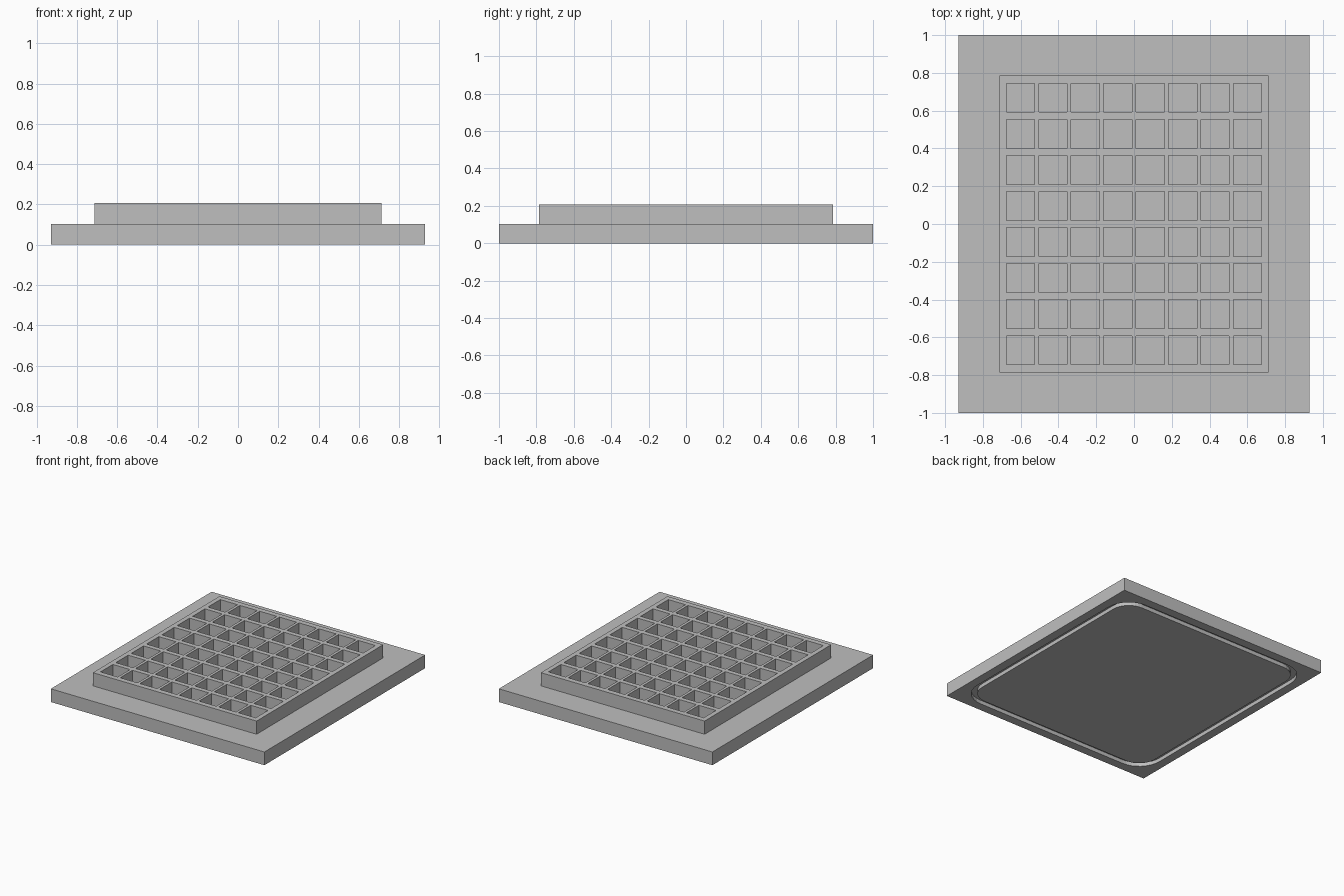
import bpy, bmesh, math

if "Cube" in bpy.data.objects:
    bpy.data.objects.remove(bpy.data.objects["Cube"])

HX, HY = 0.93, 1.0            # base half sizes
BASE_TOP, TOP = 0.104, 0.208  # heights

grey = bpy.data.materials.new("grey")
grey.diffuse_color = (0.52, 0.52, 0.52, 1)
grey.use_nodes = True
grey.node_tree.nodes["Principled BSDF"].inputs["Base Color"].default_value = grey.diffuse_color


def make_object(name, bm):
    bmesh.ops.recalc_face_normals(bm, faces=bm.faces)
    mesh = bpy.data.meshes.new(name)
    bm.to_mesh(mesh)
    bm.free()
    mesh.materials.append(grey)
    obj = bpy.data.objects.new(name, mesh)
    bpy.context.collection.objects.link(obj)
    return obj


def rounded_rect(hx, hy, r, steps=8):
    points = []
    for k, (sx, sy) in enumerate([(1, 1), (-1, 1), (-1, -1), (1, -1)]):
        for s in range(steps + 1):
            a = math.radians(90 * (k + s / steps))
            points.append((sx * (hx - r) + r * math.cos(a),
                           sy * (hy - r) + r * math.sin(a)))
    return points


# Base plate
bm = bmesh.new()
bmesh.ops.create_cube(bm, size=1)
for v in bm.verts:
    v.co.x *= 2 * HX
    v.co.y *= 2 * HY
    v.co.z = (v.co.z + 0.5) * BASE_TOP
base = make_object("base_plate", bm)

# Rounded groove in the underside
margin, radius, width, depth = 0.07, 0.19, 0.045, 0.03
outer = rounded_rect(HX - margin, HY - margin, radius)
inner = rounded_rect(HX - margin - width, HY - margin - width, radius - width)
bm = bmesh.new()
loops = [[bm.verts.new((x, y, z)) for x, y in pts]
         for pts, z in ((outer, -0.05), (outer, depth), (inner, depth), (inner, -0.05))]
n = len(outer)
for k in range(4):
    a, b = loops[k], loops[(k + 1) % 4]
    for i in range(n):
        j = (i + 1) % n
        bm.faces.new((a[i], a[j], b[j], b[i]))
cutter = make_object("groove_cutter", bm)
cutter.hide_render = True
mod = base.modifiers.new("groove", 'BOOLEAN')
mod.operation = 'DIFFERENCE'
mod.solver = 'EXACT'
mod.object = cutter
bpy.context.view_layer.objects.active = base
bpy.ops.object.modifier_apply(modifier=mod.name)
bpy.data.objects.remove(cutter)


# Raised block with an 8 x 8 grid of square pockets down to the base plate
def grid_lines(half, cell, pitch, count=8):
    start = -((count - 1) * pitch + cell) / 2
    lines = [-half]
    for i in range(count):
        lines += [start + i * pitch, start + i * pitch + cell]
    return lines + [half]


xs = grid_lines(0.713, 0.150, 0.1717)
ys = grid_lines(0.787, 0.153, 0.191)
bm = bmesh.new()
verts = [[bm.verts.new((x, y, BASE_TOP)) for y in ys] for x in xs]
for i in range(len(xs) - 1):
    for j in range(len(ys) - 1):
        if not (i % 2 and j % 2):     # odd cells stay open as pockets
            bm.faces.new((verts[i][j], verts[i + 1][j],
                          verts[i + 1][j + 1], verts[i][j + 1]))
walls = bmesh.ops.extrude_face_region(bm, geom=bm.faces[:], use_keep_orig=True)
for v in walls["geom"]:
    if isinstance(v, bmesh.types.BMVert):
        v.co.z = TOP
make_object("pocket_grid", bm)
